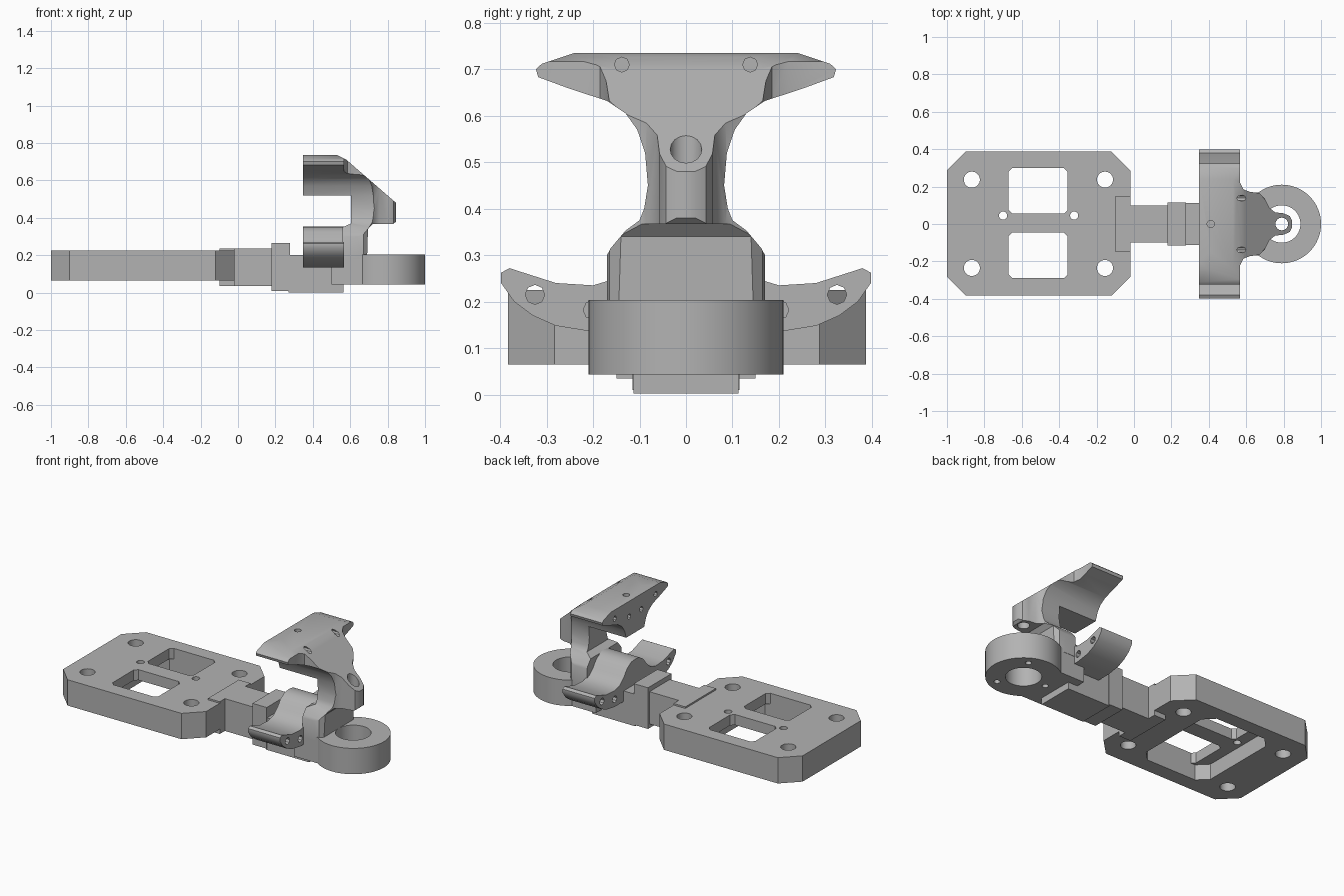
import bpy, math

if "Cube" in bpy.data.objects:
    bpy.data.objects.remove(bpy.data.objects["Cube"])

grey = bpy.data.materials.new("plain grey")
grey.use_nodes = True
grey.diffuse_color = (0.45, 0.45, 0.45, 1)
grey.node_tree.nodes["Principled BSDF"].inputs["Base Color"].default_value = (0.45, 0.45, 0.45, 1)


def prism(name, outline, low, high, axis="z"):
    """Extrude a 2D outline along an axis: x uses (y, z), y uses (x, z), z uses (x, y)."""
    place = {"x": lambda a, b, t: (t, a, b), "y": lambda a, b, t: (a, t, b),
             "z": lambda a, b, t: (a, b, t)}[axis]
    n = len(outline)
    verts = [place(a, b, t) for t in (low, high) for a, b in outline]
    faces = [tuple(range(n - 1, -1, -1)), tuple(range(n, 2 * n))]
    faces += [(i, (i + 1) % n, (i + 1) % n + n, i + n) for i in range(n)]
    mesh = bpy.data.meshes.new(name)
    mesh.from_pydata(verts, [], faces)
    mesh.materials.append(grey)
    obj = bpy.data.objects.new(name, mesh)
    bpy.context.collection.objects.link(obj)
    bpy.context.view_layer.objects.active = obj
    bpy.ops.object.select_all(action="DESELECT")
    obj.select_set(True)
    bpy.ops.object.mode_set(mode="EDIT")
    bpy.ops.mesh.select_all(action="SELECT")
    bpy.ops.mesh.normals_make_consistent(inside=False)
    bpy.ops.object.mode_set(mode="OBJECT")
    return obj


def rect(x0, x1, y0, y1, c=0.0):
    if not c:
        return [(x0, y0), (x1, y0), (x1, y1), (x0, y1)]
    return [(x0 + c, y0), (x1 - c, y0), (x1, y0 + c), (x1, y1 - c),
            (x1 - c, y1), (x0 + c, y1), (x0, y1 - c), (x0, y0 + c)]


def circle(x, y, r, n=32):
    return [(x + r * math.cos(2 * math.pi * i / n), y + r * math.sin(2 * math.pi * i / n)) for i in range(n)]


def mirrored(half):
    """Close a half outline across the vertical centre line."""
    return half + [(-a, b) for a, b in reversed(half) if a > 0]


def combine(obj, other, operation="DIFFERENCE"):
    mod = obj.modifiers.new("cut", "BOOLEAN")
    mod.operation, mod.object, mod.solver = operation, other, "EXACT"
    bpy.context.view_layer.objects.active = obj
    bpy.ops.object.modifier_apply(modifier="cut")
    bpy.data.objects.remove(other)


def smooth(obj, angle=35):
    bpy.ops.object.select_all(action="DESELECT")
    obj.select_set(True)
    bpy.context.view_layer.objects.active = obj
    bpy.ops.object.shade_smooth_by_angle(angle=math.radians(angle))


# Mounting plate with underside pocket, two windows and screw holes
plate = prism("mounting_plate", rect(-1, -0.02, -0.383, 0.387, 0.1), 0.065, 0.225)
combine(plate, prism("pocket", rect(-0.74, -0.28, -0.29, 0.3, 0.06), 0, 0.16))
for y0, y1 in ((-0.29, -0.045), (0.055, 0.3)):
    combine(plate, prism("window", rect(-0.67, -0.355, y0, y1, 0.02), 0, 0.4))
for x in (-0.867, -0.155):
    for y in (-0.235, 0.237):
        combine(plate, prism("hole", circle(x, y, 0.043), 0, 0.4))
for x in (-0.7, -0.32):
    combine(plate, prism("hole", circle(x, 0.045, 0.022, 16), 0, 0.4))
smooth(plate)

# Stepped arm between plate and clamp
prism("arm_root", rect(-0.1, -0.02, -0.15, 0.15), 0.035, 0.235)
prism("arm", rect(-0.03, 0.19, -0.1, 0.1), 0.035, 0.235)
prism("arm_collar", rect(0.18, 0.277, -0.115, 0.115), 0.01, 0.265)
prism("arm_tongue", rect(0.27, 0.565, -0.113, 0.113), 0.002, 0.2)

# Lower cradle: upswept tips around a central crest
cradle_half = [(0, 0.354), (0.04, 0.35), (0.08, 0.325), (0.11, 0.285), (0.15, 0.25), (0.2, 0.235),
               (0.28, 0.24), (0.38, 0.272), (0.398, 0.262), (0.398, 0.24), (0.37, 0.2),
               (0.33, 0.17), (0.28, 0.148), (0.2, 0.135)]
cradle = prism("lower_cradle", mirrored(cradle_half), 0.348, 0.567, "x")
for y, z in ((0.325, 0.215), (0.2, 0.182)):
    for side in (-1, 1):
        combine(cradle, prism("hole", circle(side * y, z, 0.021, 8), 0.2, 0.7, "x"))
smooth(cradle)

# Bearing ring and its root
ring = prism("bearing_ring", circle(0.79, 0, 0.21, 64), 0.043, 0.203)
combine(ring, prism("root", rect(0.5, 0.79, -0.168, 0.168), 0.043, 0.203), "UNION")
combine(ring, prism("bore", circle(0.79, 0, 0.1, 48), 0, 0.4))
for angle in (60, 180, 300):
    a = math.radians(angle)
    combine(ring, prism("hole", circle(0.79 + 0.155 * math.cos(a), 0.155 * math.sin(a), 0.018, 12), 0, 0.1))
smooth(ring)

# Post, upper jaw and nose: three silhouettes intersected
front_half = [(0.24, 0.735), (0.31, 0.712), (0.323, 0.7), (0.318, 0.683), (0.25, 0.658), (0.17, 0.632),
              (0.13, 0.605), (0.105, 0.57), (0.088, 0.52), (0.082, 0.45), (0.09, 0.4), (0.1, 0.375),
              (0.13, 0.353), (0.162, 0.315), (0.17, 0.3), (0.17, 0.15)]
side = [(0.348, 0.52), (0.348, 0.735), (0.53, 0.735), (0.58, 0.71), (0.845, 0.48), (0.845, 0.38), (0.83, 0.367),
        (0.72, 0.367), (0.695, 0.34), (0.69, 0.18), (0.56, 0.18), (0.56, 0.35), (0.605, 0.37), (0.605, 0.52)]
top_half = [(0.3, 0.4), (0.567, 0.4), (0.567, 0.22), (0.585, 0.185), (0.62, 0.172), (0.67, 0.165),
            (0.7, 0.135), (0.725, 0.085), (0.755, 0.062), (0.8, 0.057), (0.832, 0.043), (0.846, 0.018)]
top = top_half + [(x, -y) for x, y in reversed(top_half)]
jaw = prism("upper_jaw_and_post", mirrored(front_half), 0.3, 0.9, "x")
combine(jaw, prism("side_shape", side, -0.5, 0.5, "y"), "INTERSECT")
combine(jaw, prism("top_shape", top, 0.1, 0.8), "INTERSECT")
combine(jaw, prism("nose_hole", circle(0.79, 0, 0.034, 16), 0.3, 0.8))
combine(jaw, prism("jaw_hole", circle(0.41, 0, 0.02, 12), 0.65, 0.8))
for y, z in ((0.138, 0.71), (0.2, 0.68), (0.06, 0.64)):
    for flip in (-1, 1):
        span = (0.5, 0.7) if z > 0.7 else (0.3, 0.42)
        combine(jaw, prism("hole", circle(flip * y, z, 0.016, 8), *span, "x"))
smooth(jaw)
